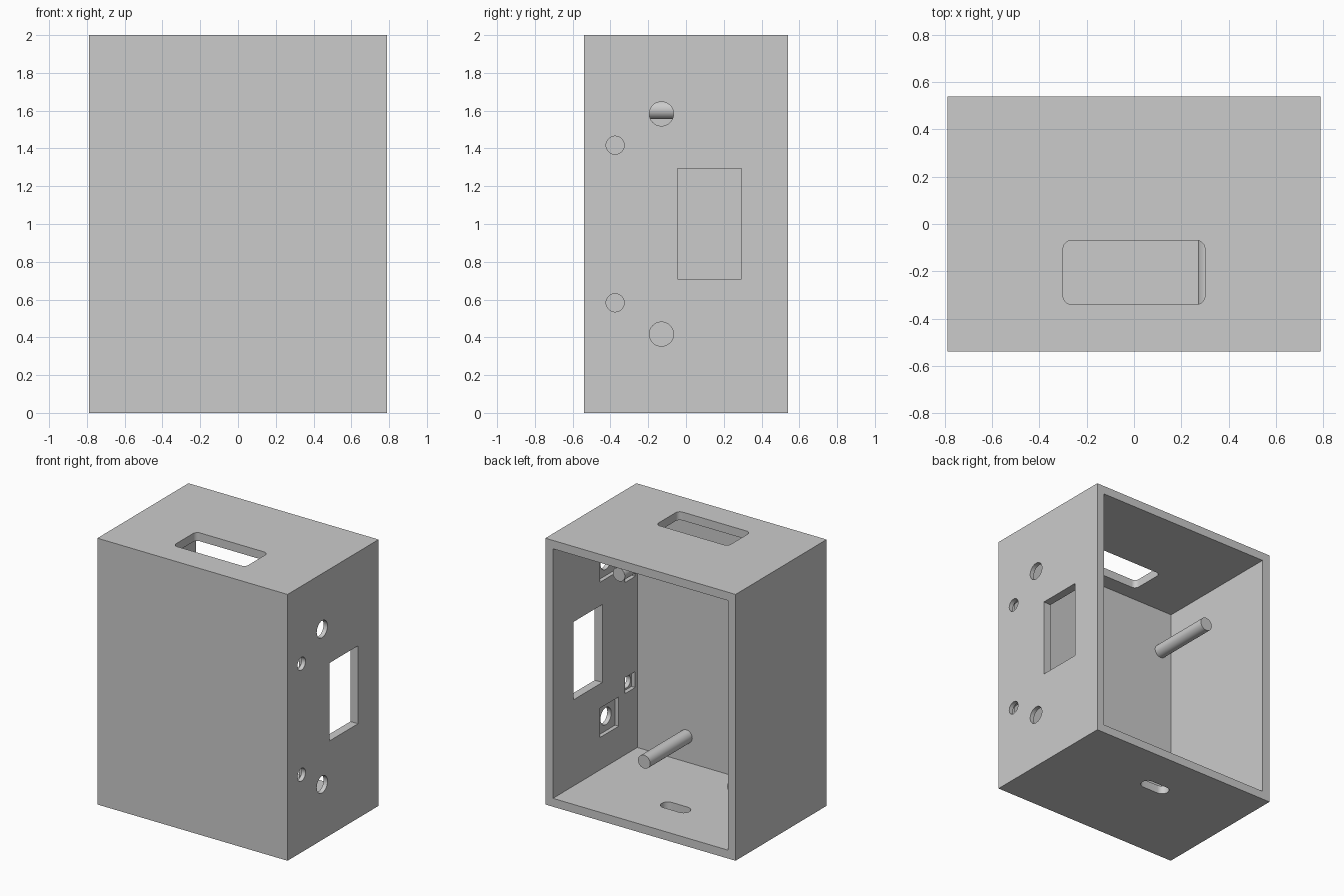
import bpy
import bmesh
import math
from mathutils import Matrix, Vector

if "Cube" in bpy.data.objects:
    bpy.data.objects.remove(bpy.data.objects["Cube"], do_unlink=True)

W, D, H = 1.58, 1.08, 2.0      # outer size
WALL, FRONT = 0.063, 0.08      # wall thicknesses
RIGHT_IN = W / 2 - WALL        # inner face of the drilled wall

grey = bpy.data.materials.new("plain_grey")
grey.use_nodes = True
grey.diffuse_color = (0.6, 0.6, 0.6, 1)
grey.node_tree.nodes["Principled BSDF"].inputs["Base Color"].default_value = (0.6, 0.6, 0.6, 1)


def add_object(name, bm):
    bmesh.ops.recalc_face_normals(bm, faces=bm.faces)
    mesh = bpy.data.meshes.new(name)
    bm.to_mesh(mesh)
    bm.free()
    mesh.materials.append(grey)
    obj = bpy.data.objects.new(name, mesh)
    bpy.context.collection.objects.link(obj)
    return obj


def box(name, low, high, radius=0):
    """Box between two corners, optionally with rounded upright edges."""
    low, high = Vector(low), Vector(high)
    bm = bmesh.new()
    bmesh.ops.create_cube(bm, size=1)
    bmesh.ops.scale(bm, vec=high - low, verts=bm.verts)
    bmesh.ops.translate(bm, vec=(low + high) / 2, verts=bm.verts)
    if radius:
        upright = [e for e in bm.edges
                   if abs(e.verts[0].co.z - e.verts[1].co.z) > 0.01]
        bmesh.ops.bevel(bm, geom=upright, offset=radius, segments=8,
                        profile=0.5, affect='EDGES')
    return add_object(name, bm)


def rod(name, centre, radius, length, axis):
    bm = bmesh.new()
    turn = Matrix.Rotation(math.pi / 2, 4, 'Y' if axis == 'X' else 'X')
    bmesh.ops.create_cone(bm, cap_ends=True, segments=40, radius1=radius,
                          radius2=radius, depth=length,
                          matrix=Matrix.Translation(centre) @ turn)
    return add_object(name, bm)


def smooth(obj):
    bpy.ops.object.select_all(action='DESELECT')
    obj.select_set(True)
    bpy.context.view_layer.objects.active = obj
    bpy.ops.object.shade_smooth_by_angle(angle=math.radians(30))


def cut(target, cutter):
    bpy.context.view_layer.objects.active = target
    mod = target.modifiers.new("cut", 'BOOLEAN')
    mod.operation = 'DIFFERENCE'
    mod.solver = 'EXACT'
    mod.object = cutter
    bpy.ops.object.modifier_apply(modifier=mod.name)
    bpy.data.objects.remove(cutter, do_unlink=True)


# Hollow enclosure, open at the back
case = box("enclosure", (-W / 2, -D / 2, 0), (W / 2, D / 2, H))
cut(case, box("cavity", (-RIGHT_IN, -D / 2 + FRONT, WALL),
              (RIGHT_IN, D, H - WALL)))

# Rounded opening in the top, small cable slot in the floor
cut(case, box("top_opening", (-0.3, -0.34, H - 0.2), (0.3, -0.07, H + 0.1), 0.035))
cut(case, box("floor_slot", (-0.155, 0.13, -0.1), (0.075, 0.23, 0.15), 0.0499))

# Rectangular window in the side wall
cut(case, box("side_window", (RIGHT_IN - 0.1, -0.045, 0.71), (W, 0.295, 1.295)))

# Screw holes with square nut recesses on the inside
for y, offset, radius, half in ((-0.13, 0.583, 0.064, 0.11),
                                (-0.375, 0.417, 0.048, 0.06)):
    for side in (-1, 1):
        z = H / 2 + side * offset
        cut(case, rod("screw_hole", (W / 2, y, z), radius, 0.4, 'X'))
        cut(case, box("nut_recess", (RIGHT_IN - 0.05, y - half, z - half),
                      (RIGHT_IN + 0.03, y + half, z + half)))
smooth(case)

# Mounting posts standing on the inside of the front wall
post_start, post_end = -D / 2 + FRONT / 2, 0.04
for level, z, reach in (("upper", 1.605, 0.58), ("lower", 0.255, 0.37)):
    for label, side in (("left", 1), ("right", -1)):
        post = rod(f"{level}_{label}_post",
                   (-0.05 + side * reach, (post_start + post_end) / 2, z),
                   0.05, post_end - post_start, 'Y')
        smooth(post)
